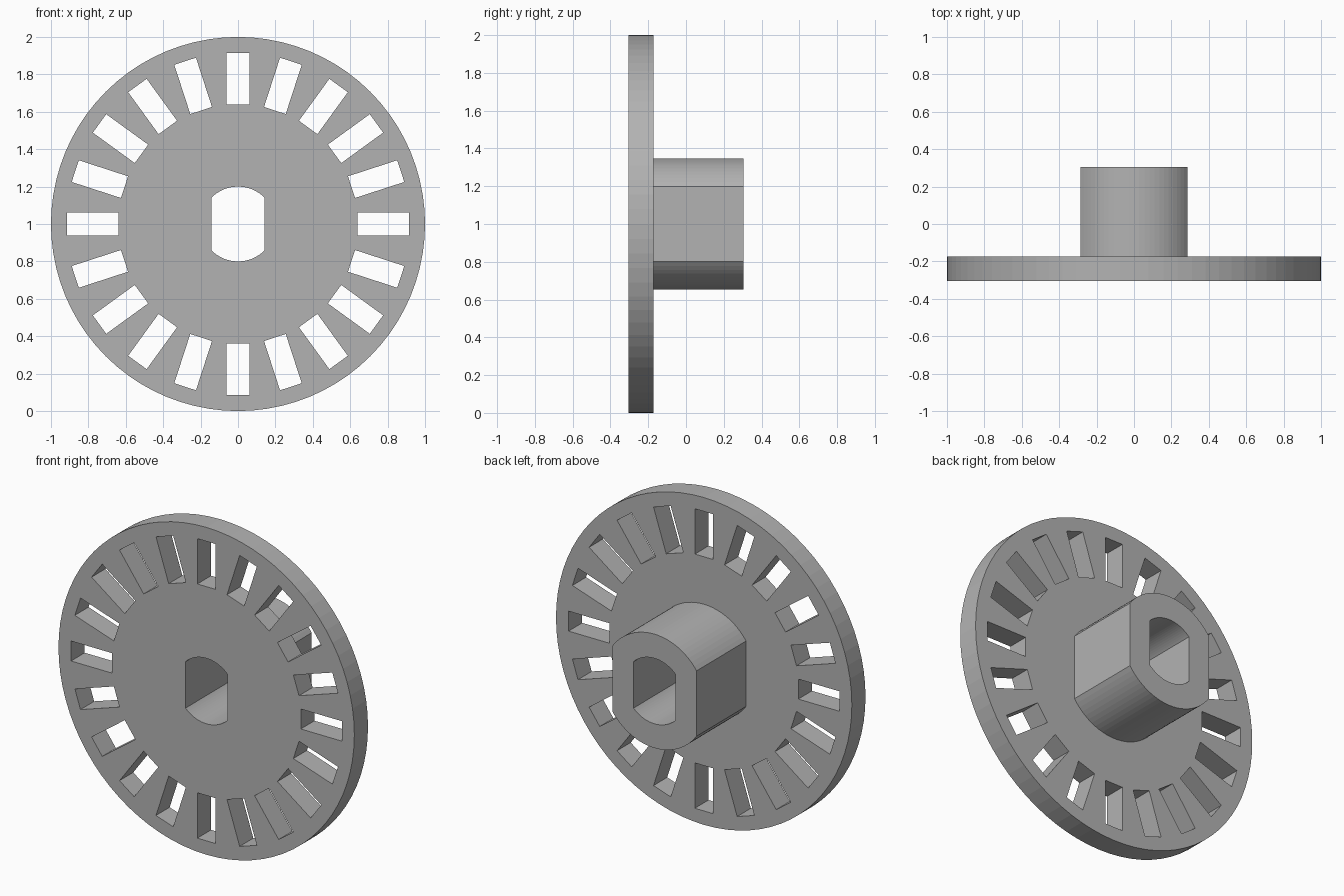
import bpy
from math import sin, cos, pi, acos

cube = bpy.data.objects.get("Cube")
if cube:
    bpy.data.objects.remove(cube, do_unlink=True)

CENTRE_Z = 1.0
FRONT, SHOULDER, BACK = -0.305, -0.173, 0.305
SLOTS = 20

grey = bpy.data.materials.new("plain grey")
grey.use_nodes = True
colour = (0.45, 0.45, 0.45, 1)
grey.diffuse_color = colour
grey.node_tree.nodes["Principled BSDF"].inputs["Base Color"].default_value = colour


def circle(radius, steps):
    return [(radius * cos(2 * pi * i / steps), radius * sin(2 * pi * i / steps))
            for i in range(steps)]


def double_d(radius, flat, steps=24):
    """Circle cut by two vertical flats at x = +-flat."""
    start = acos(flat / radius)
    arc = [start + (pi - 2 * start) * i / steps for i in range(steps + 1)]
    top = [(radius * cos(a), radius * sin(a)) for a in arc]
    return top + [(-x, -y) for x, y in top]


def slot(angle, inner=0.638, outer=0.915, half=0.061):
    c, s = cos(angle), sin(angle)
    corners = [(inner, -half), (outer, -half), (outer, half), (inner, half)]
    return [(r * c - t * s, r * s + t * c) for r, t in corners]


def plate(name, outlines, y0, y1):
    """Extrude an outline with holes from y0 to y1."""
    curve = bpy.data.curves.new(name + "_profile", "CURVE")
    curve.dimensions = "2D"
    curve.fill_mode = "BOTH"
    curve.extrude = (y1 - y0) / 2
    for outline in outlines:
        spline = curve.splines.new("POLY")
        spline.points.add(len(outline) - 1)
        for point, (x, y) in zip(spline.points, outline):
            point.co = (x, y, 0, 1)
        spline.use_cyclic_u = True
    obj = bpy.data.objects.new(name, curve)
    bpy.context.collection.objects.link(obj)
    obj.location = (0, (y0 + y1) / 2, CENTRE_Z)
    obj.rotation_euler = (pi / 2, 0, 0)
    bpy.ops.object.select_all(action="DESELECT")
    obj.select_set(True)
    bpy.context.view_layer.objects.active = obj
    bpy.ops.object.convert(target="MESH")
    obj = bpy.context.object
    # Weld caps to walls and keep the faces flat
    bpy.ops.object.mode_set(mode="EDIT")
    bpy.ops.mesh.select_all(action="SELECT")
    bpy.ops.mesh.remove_doubles(threshold=0.0001)
    bpy.ops.mesh.normals_make_consistent(inside=False)
    bpy.ops.object.mode_set(mode="OBJECT")
    bpy.ops.object.shade_flat()
    obj.data.materials.clear()
    obj.data.materials.append(grey)
    return obj


bore = double_d(0.2, 0.141)

# Slotted disc
slots = [slot(2 * pi * i / SLOTS) for i in range(SLOTS)]
plate("slotted_disc", [circle(1.0, 80), bore] + slots, FRONT, SHOULDER)

# Hub with flats on both sides
plate("hub", [double_d(0.348, 0.285), bore], SHOULDER, BACK)
